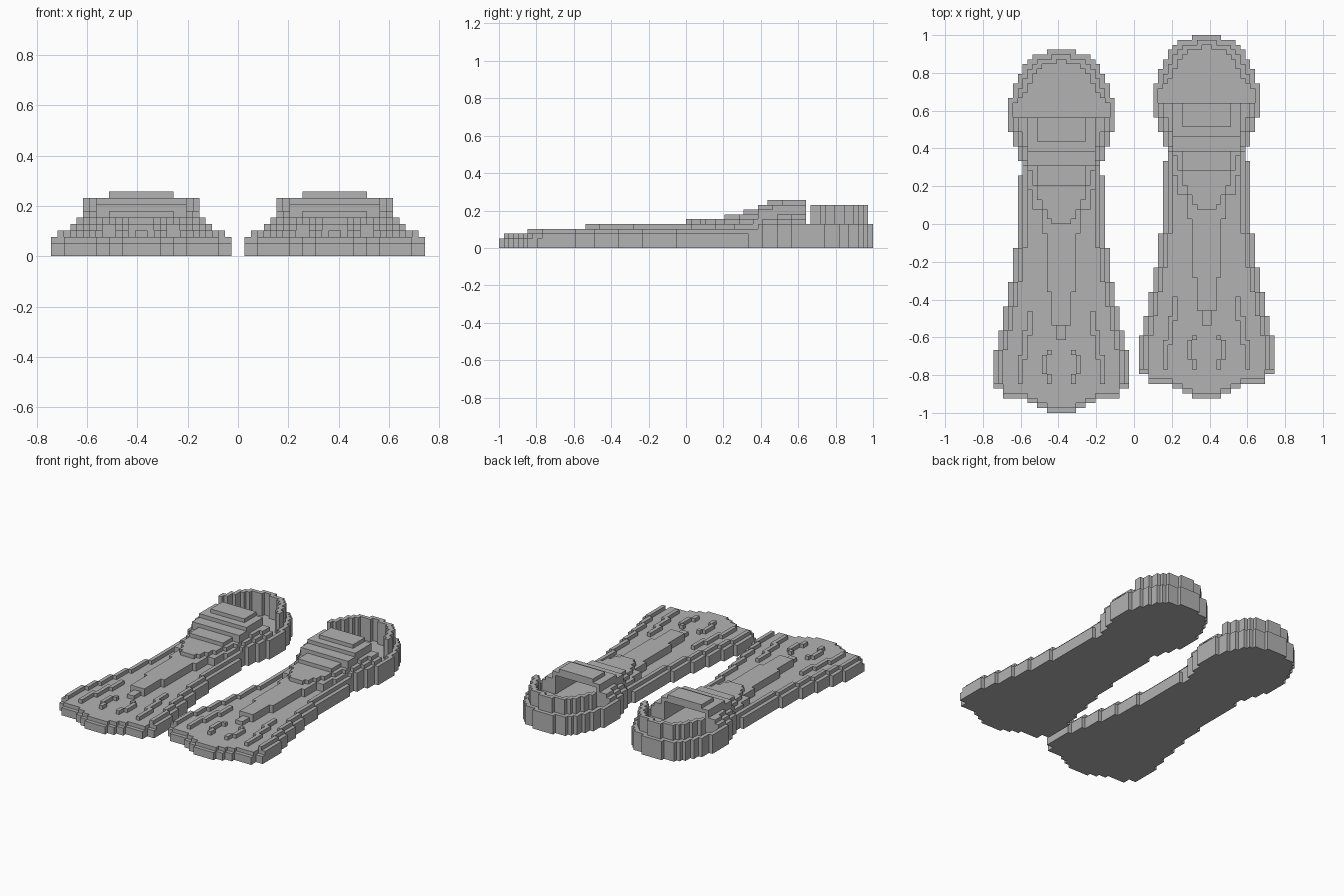
import bpy, bmesh

if "Cube" in bpy.data.objects:
    bpy.data.objects.remove(bpy.data.objects["Cube"], do_unlink=True)

V = 2 / 78  # edge of one block
rubber = bpy.data.materials.new("grey rubber")
GREY = (0.45, 0.45, 0.45, 1)
rubber.diffuse_color = GREY
rubber.use_nodes = True
bsdf = next(n for n in rubber.node_tree.nodes if n.type == 'BSDF_PRINCIPLED')
bsdf.inputs["Base Color"].default_value = GREY
bsdf.inputs["Roughness"].default_value = 0.8


def stepped(rows, end):
    """Cells of a symmetric shape from (first row, half width) steps."""
    cells = set()
    for (j0, half), (j1, _) in zip(rows, rows[1:] + [(end, 0)]):
        cells |= {(i, j) for j in range(j0, j1) for i in range(-half, half)}
    return cells


def strips(pieces):
    """Mirrored pairs of one-block-wide strips from (distance, first row, end row)."""
    return {(i, j) for a, j0, j1 in pieces for j in range(j0, j1) for i in (a, -1 - a)}


def shrink(cells):
    return {(i, j) for i, j in cells
            if all((i + a, j + b) in cells for a in (-1, 0, 1) for b in (-1, 0, 1))}


def rows_from(cells, j0, j1):
    return {c for c in cells if j0 <= c[1] < j1}


def slab(name, cells, z0, z1, side):
    """Extrude a set of cells between two heights, then merge its flat faces."""
    bm = bmesh.new()
    dx, dy = (15, 0) if side == "left" else (-15, -3)

    def quad(*pts):
        bm.faces.new([bm.verts.new(((x + dx) * V, (y + dy) * V, z * V)) for x, y, z in pts])

    for i, j in cells:
        ring = [(i, j), (i + 1, j), (i + 1, j + 1), (i, j + 1)]
        quad(*[(x, y, z1) for x, y in ring])
        quad(*[(x, y, z0) for x, y in reversed(ring)])
        neighbours = [(i, j - 1), (i + 1, j), (i, j + 1), (i - 1, j)]
        for n, other in enumerate(neighbours):
            if other not in cells:
                (ax, ay), (bx, by) = ring[n], ring[(n + 1) % 4]
                quad((ax, ay, z0), (bx, by, z0), (bx, by, z1), (ax, ay, z1))
    bmesh.ops.remove_doubles(bm, verts=bm.verts, dist=V * 0.01)
    bmesh.ops.dissolve_limit(bm, angle_limit=0.01, verts=bm.verts, edges=bm.edges)
    mesh = bpy.data.meshes.new(f"{side}_{name}")
    bm.to_mesh(mesh)
    bm.free()
    mesh.materials.append(rubber)
    bpy.context.collection.objects.link(bpy.data.objects.new(mesh.name, mesh))


# Whole outline, from the blade tip to the heel
blade = [(-36, 3), (-35, 5), (-34, 7), (-33, 12), (-31, 14), (-23, 13), (-19, 12),
         (-14, 11), (-9, 10), (-2, 9), (13, 8)]
foot = [(16, 9), (19, 10), (22, 11), (29, 10), (32, 9), (34, 8), (36, 7), (37, 6), (38, 3)]
outline = stepped(blade + foot, 39)
inner = shrink(outline)
lip = {(i, j) for i, j in outline if j < -30 and (i, j - 1) not in outline}

# Foot pocket: a rim, an upright heel wall and a hollow below the instep
cavity = stepped([(16, 6)], 25)
foot_area = rows_from(outline, 15, 39)
rim = foot_area - rows_from(inner, 25, 39) - cavity
heel = rows_from(inner - shrink(inner), 29, 38)

# Raised lines on the blade
half_at = {j: max(i for i, k in outline if k == j) + 1 for j in range(-30, 15)}
rails = strips([(h - 2, j, j + 1) for j, h in half_at.items()])
side_ridges = strips([(6, -20, -15), (7, -25, -19), (8, -30, -24)])
tip_ridges = strips([(2, -24, -23), (3, -28, -24), (2, -30, -28)])
rib = stepped([(-18, 2), (-11, 3), (1, 4), (6, 6), (10, 7)], 15)

# Instep layers, each shorter and narrower than the one below
instep_1 = stepped([(3, 2), (4, 3), (6, 4), (8, 5), (11, 6), (14, 7), (16, 8),
                    (19, 9), (22, 10)], 25)
instep_2 = stepped([(11, 5), (15, 7), (19, 8), (22, 9)], 25)
instep_3 = stepped([(15, 7)], 25)
deep_cavity = rows_from(cavity, 19, 25)

for side in ("left", "right"):
    slab("sole", outline - lip, 0, 3, side)
    slab("tip_lip", lip, 0, 2, side)
    slab("foot_rim", rim, 3, 5, side)
    slab("ankle_step", rows_from(outline, 13, 15), 3, 4, side)
    slab("heel_wall", heel, 3, 9, side)
    slab("edge_rails", rails, 3, 4, side)
    slab("side_ridges", side_ridges, 3, 4, side)
    slab("tip_ridges", tip_ridges, 3, 4, side)
    slab("rib_tail", stepped([(-21, 1)], -18), 3, 4, side)
    slab("centre_rib", rib, 3, 5, side)
    slab("instep_base", instep_1 - cavity, 5, 6, side)
    slab("instep_middle", instep_2 - cavity, 6, 7, side)
    slab("instep_upper", instep_3 - deep_cavity, 7, 8, side)
    slab("instep_roof", stepped([(18, 7)], 25), 8, 9, side)
    slab("instep_crown", stepped([(20, 5)], 25), 9, 10, side)
